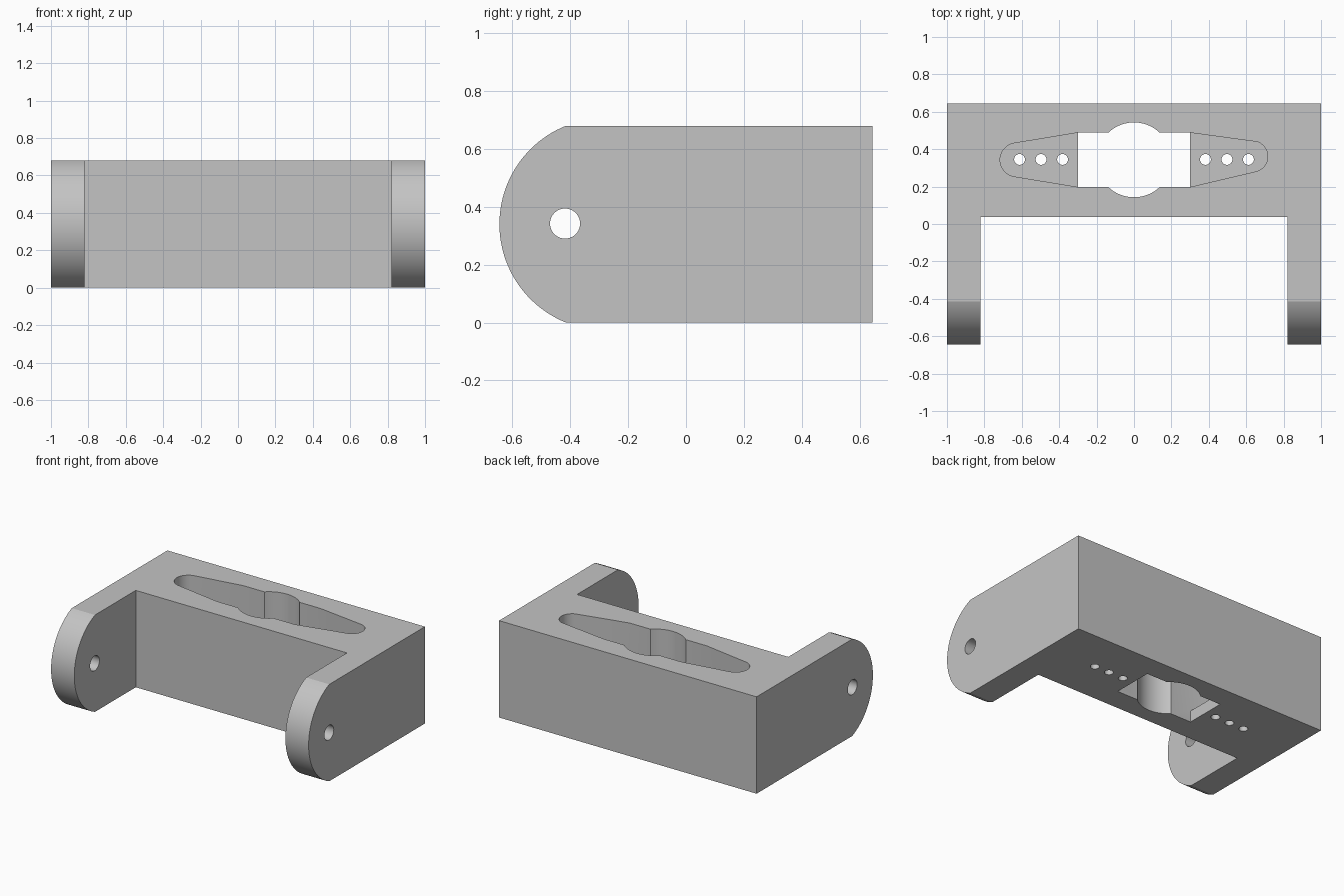
import bpy
import bmesh
from math import asin, atan2, cos, radians, sin, sqrt

default_cube = bpy.data.objects.get("Cube")
if default_cube:
    bpy.data.objects.remove(default_cube, do_unlink=True)

grey = bpy.data.materials.new("plain grey")
grey.use_nodes = True
grey.diffuse_color = (0.55, 0.55, 0.55, 1)
grey.node_tree.nodes["Principled BSDF"].inputs["Base Color"].default_value = (0.55, 0.55, 0.55, 1)

HEIGHT, BACK, FRONT = 0.68, 0.645, -0.645
ARM_IN, WALL_FRONT = 0.82, 0.037
MID = 0.343                      # y of the pocket's centre line
FLOOR = 0.08                     # thickness left under the pocket


def arc(cx, cy, r, start, end, steps):
    """Points along a circle, angles in degrees, both ends included."""
    angles = [radians(start + (end - start) * i / steps) for i in range(steps + 1)]
    return [(cx + r * cos(a), cy + r * sin(a)) for a in angles]


def prism(name, outline, low, high, axis="z"):
    """Extrude a closed outline along z (outline in xy) or x (outline in yz)."""
    bm = bmesh.new()
    place = (lambda a, b: (a, b, low)) if axis == "z" else (lambda a, b: (low, a, b))
    face = bm.faces.new([bm.verts.new(place(a, b)) for a, b in outline])
    new = bmesh.ops.extrude_face_region(bm, geom=[face])["geom"]
    depth = high - low
    bmesh.ops.translate(bm, vec=(0, 0, depth) if axis == "z" else (depth, 0, 0),
                        verts=[g for g in new if isinstance(g, bmesh.types.BMVert)])
    bmesh.ops.recalc_face_normals(bm, faces=bm.faces)
    mesh = bpy.data.meshes.new(name)
    bm.to_mesh(mesh)
    bm.free()
    mesh.materials.append(grey)
    obj = bpy.data.objects.new(name, mesh)
    bpy.context.collection.objects.link(obj)
    return obj


def combine(target, tool, operation="DIFFERENCE"):
    """Apply a boolean and discard the tool object."""
    tool.hide_render = True
    mod = target.modifiers.new("cut", "BOOLEAN")
    mod.operation, mod.solver, mod.object = operation, "EXACT", tool
    bpy.context.view_layer.objects.active = target
    bpy.ops.object.modifier_apply(modifier=mod.name)
    bpy.data.objects.remove(tool, do_unlink=True)


# U-shaped bracket: back block with two forward arms
bracket = prism("bracket", [
    (-1, BACK), (-1, FRONT - 0.1), (-ARM_IN, FRONT - 0.1), (-ARM_IN, WALL_FRONT),
    (ARM_IN, WALL_FRONT), (ARM_IN, FRONT - 0.1), (1, FRONT - 0.1), (1, BACK)], 0, HEIGHT)

# Rounded arm ends
half, sagitta = HEIGHT / 2, 0.23
radius = (half ** 2 + sagitta ** 2) / (2 * sagitta)
sweep = asin(half / radius) * 180 / 3.14159265
nose = arc(FRONT + radius, half, radius, 180 - sweep, 180 + sweep, 48)
side = [(y, z) for y, z in nose[1:-1]]
shoulder = FRONT + sagitta
side = ([(1, 1), (shoulder, 1), (shoulder, HEIGHT)] + side
        + [(shoulder, 0), (shoulder, -1), (1, -1)])
combine(bracket, prism("side_profile", side, -1.2, 1.2, "x"), "INTERSECT")

# Pivot hole through both arms
combine(bracket, prism("pivot_cutter", arc(-0.418, 0.342, 0.052, 0, 350, 35), -1.2, 1.2, "x"))

# Central opening: rectangle with round bulges front and back
hx, hy, r = 0.3, 0.145, 0.2
edge = atan2(hy, sqrt(r * r - hy * hy)) * 180 / 3.14159265
window = ([(hx, MID - hy), (hx, MID + hy)] + arc(0, MID, r, edge, 180 - edge, 24)
          + [(-hx, MID + hy), (-hx, MID - hy)] + arc(0, MID, r, 180 + edge, 360 - edge, 24))
combine(bracket, prism("window_cutter", window, -0.2, 1))

# Tapered pocket wings, open at the top, each with three screw holes in its floor
tips = {1: arc(0.632, 0.361, 0.083, -70, 70, 20), -1: arc(-0.626, MID, 0.09, 260, 100, 20)}
for s, tip in tips.items():
    wing = ([(s * 0.2, MID - 0.06), (s * hx, MID - hy)] + tip
            + [(s * hx, MID + hy), (s * 0.2, MID + 0.06)])
    combine(bracket, prism("wing_cutter", wing, FLOOR, 1))
    for x in (0.382, 0.497, 0.612):
        hole = arc(s * x, 0.345, 0.029, 0, 345, 23)
        combine(bracket, prism("screw_cutter", hole, -0.2, FLOOR + 0.1))

# Smooth curved walls, keep corners crisp
bpy.ops.object.select_all(action="DESELECT")
bracket.select_set(True)
bpy.context.view_layer.objects.active = bracket
bpy.ops.object.shade_smooth_by_angle(angle=radians(20))
